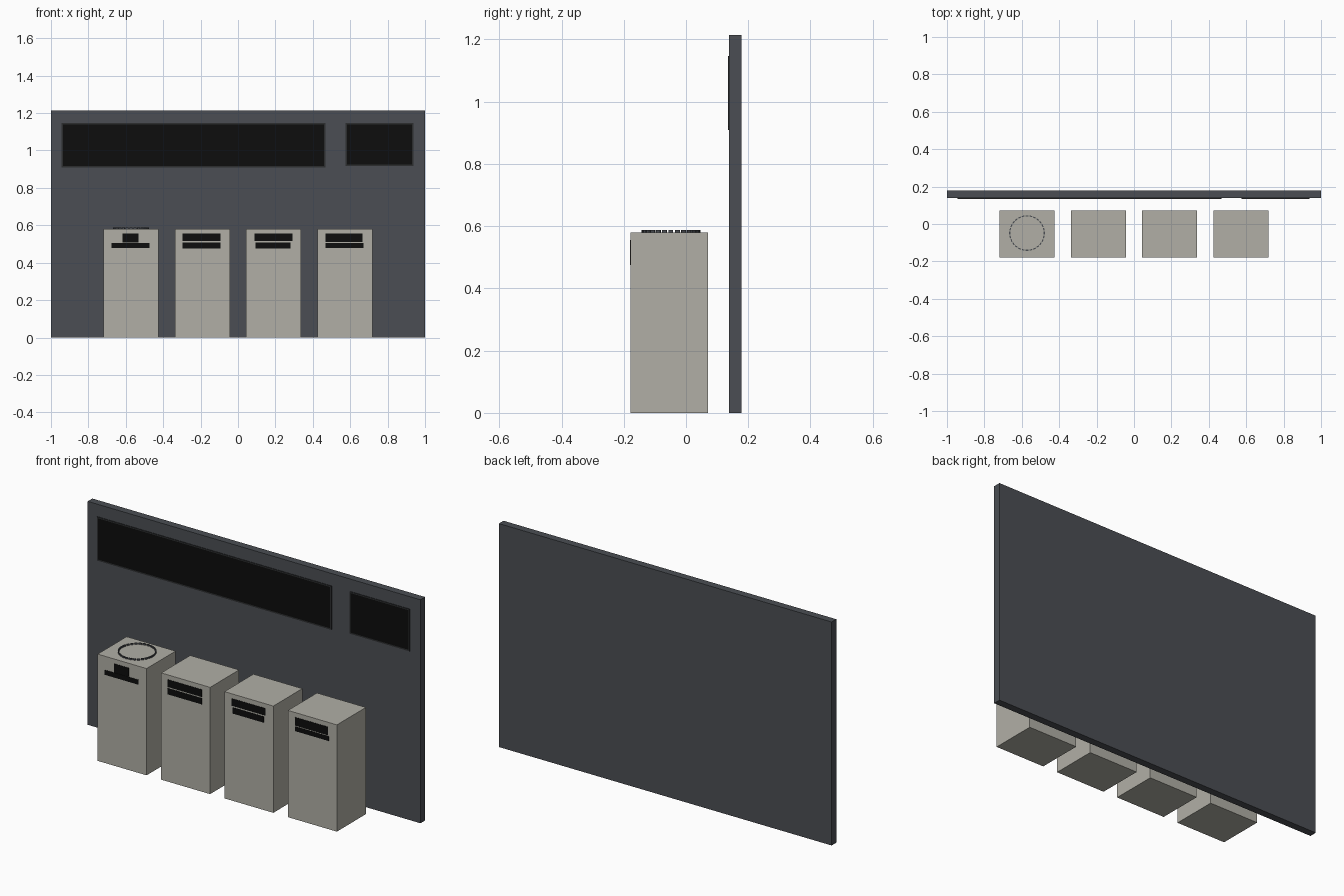
import bpy, bmesh, math
from mathutils import Matrix, Vector

cube = bpy.data.objects.get("Cube")
if cube:
    bpy.data.objects.remove(cube, do_unlink=True)


def material(name, rgb):
    m = bpy.data.materials.new(name)
    m.use_nodes = True
    col = (*rgb, 1)
    m.diffuse_color = col
    bsdf = next(n for n in m.node_tree.nodes if n.type == 'BSDF_PRINCIPLED')
    bsdf.inputs["Base Color"].default_value = col
    bsdf.inputs["Roughness"].default_value = 0.8
    return m


SLATE = material("slate grey", (0.070, 0.076, 0.087))
STONE = material("warm stone", (0.44, 0.43, 0.38))
BLACK = material("black", (0.004, 0.004, 0.004))
FRAME = material("dark frame", (0.025, 0.026, 0.028))


def add_box(bm, lo, hi):
    lo, hi = Vector(lo), Vector(hi)
    mat = Matrix.Translation((lo + hi) / 2) @ Matrix.Diagonal((*(hi - lo), 1))
    bmesh.ops.create_cube(bm, size=1, matrix=mat)


def finish(name, bm, *mats):
    mesh = bpy.data.meshes.new(name)
    bm.to_mesh(mesh)
    bm.free()
    for m in mats:
        mesh.materials.append(m)
    ob = bpy.data.objects.new(name, mesh)
    bpy.context.collection.objects.link(ob)
    return ob


def box(name, lo, hi, mat):
    bm = bmesh.new()
    add_box(bm, lo, hi)
    return finish(name, bm, mat)


WALL_Y = 0.138
PLINTH_Y = (-0.178, 0.071)
PLINTH_TOP = 0.58
HALF = 0.147

# Back wall
box("back_wall", (-1, WALL_Y, 0), (1, 0.178, 1.214), SLATE)


# Display panels: thin plates with an inset black front face
def panel(name, x0, x1, z0, z1):
    bm = bmesh.new()
    add_box(bm, (x0, WALL_Y - 0.003, z0), (x1, WALL_Y, z1))
    bm.normal_update()
    front = min(bm.faces, key=lambda f: f.calc_center_median().y)
    bmesh.ops.inset_region(bm, faces=[front], thickness=0.01)
    front.material_index = 1
    finish(name, bm, FRAME, BLACK)


panel("wide_panel", -0.943, 0.467, 0.909, 1.147)
panel("small_panel", 0.576, 0.937, 0.918, 1.147)

# Plinths, each with two label bars: (x offset start, end, z bottom, top)
plinths = [
    (-0.572, [(-0.046, 0.040, 0.507, 0.555), (-0.104, 0.099, 0.480, 0.506)]),
    (-0.190, [(-0.107, 0.097, 0.515, 0.555), (-0.107, 0.097, 0.475, 0.508)]),
    (0.190, [(-0.102, 0.101, 0.516, 0.555), (-0.096, 0.090, 0.475, 0.508)]),
    (0.572, [(-0.104, 0.094, 0.510, 0.555), (-0.104, 0.099, 0.480, 0.505)]),
]
for i, (cx, bars) in enumerate(plinths, 1):
    box(f"plinth_{i}", (cx - HALF, PLINTH_Y[0], 0),
        (cx + HALF, PLINTH_Y[1], PLINTH_TOP), STONE)
    bm = bmesh.new()
    for x0, x1, z0, z1 in bars:
        add_box(bm, (cx + x0, PLINTH_Y[0] - 0.002, z0),
                (cx + x1, PLINTH_Y[0], z1))
    finish(f"label_bars_{i}", bm, BLACK)

# Dashed ring on top of the first plinth
bm = bmesh.new()
COUNT, RADIUS = 28, 0.092
for i in range(COUNT):
    a = math.tau * i / COUNT
    mat = (Matrix.Translation((-0.572, -0.0485, PLINTH_TOP + 0.004))
           @ Matrix.Rotation(a, 4, 'Z')
           @ Matrix.Translation((RADIUS, 0, 0))
           @ Matrix.Diagonal((0.006, 0.015, 0.008, 1)))
    bmesh.ops.create_cube(bm, size=1, matrix=mat)
finish("dashed_ring", bm, SLATE)
